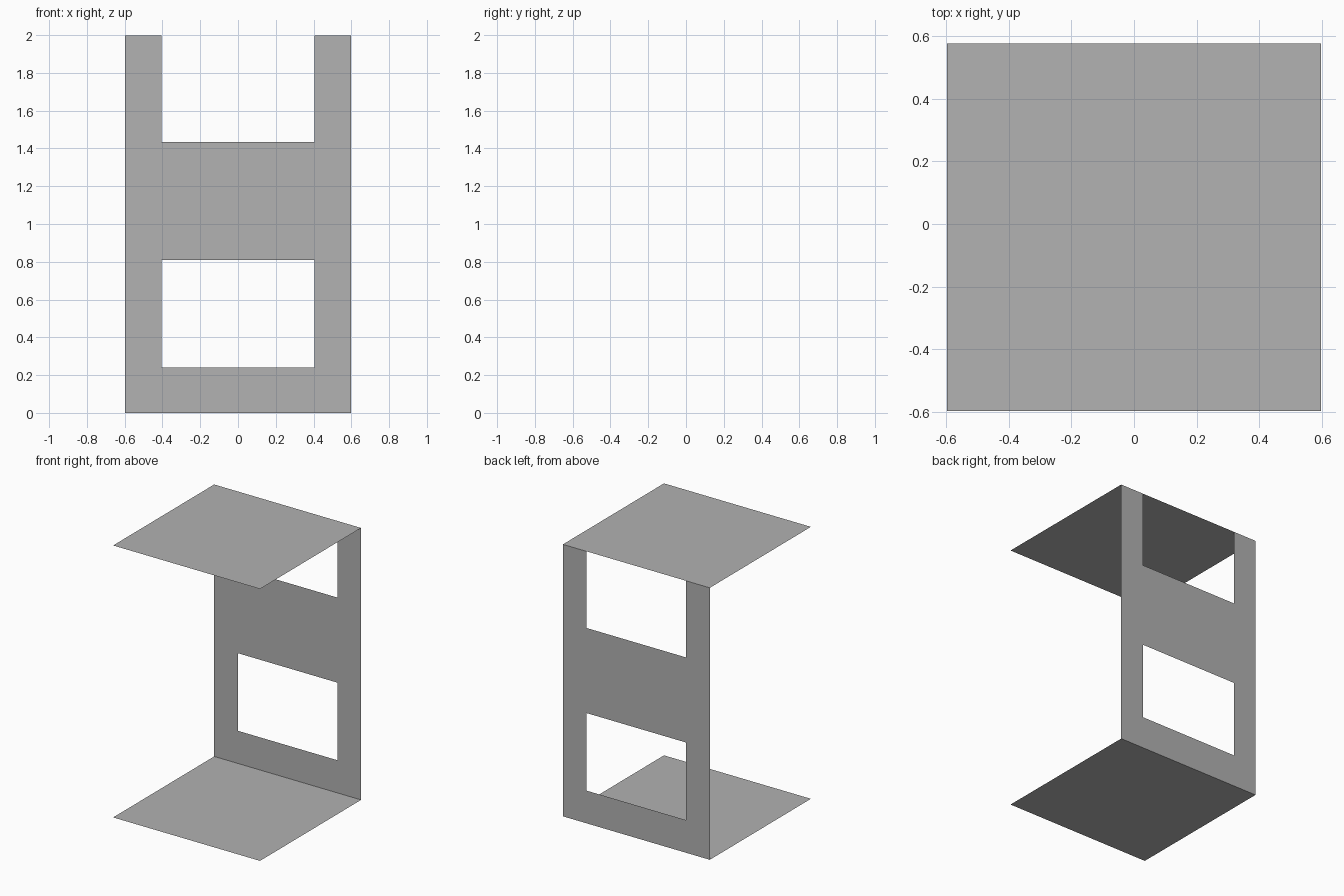
import bpy
import bmesh

cube = bpy.data.objects.get("Cube")
if cube:
    bpy.data.objects.remove(cube, do_unlink=True)

# Single plain grey
grey = bpy.data.materials.new("plain_grey")
grey.use_nodes = True
colour = (0.445, 0.445, 0.445, 1)
grey.diffuse_color = colour
grey.node_tree.nodes["Principled BSDF"].inputs["Base Color"].default_value = colour

HALF = 0.597                    # half width of the room
WALL_Y = 0.576                  # plane of the back wall
ROOF_Z = 1.998
OPEN_X = 0.404                  # half width of the window openings
WINDOWS = {"lower": (0.24, 0.81), "upper": (1.435, 2.0)}
BORDER = 0.015                  # frame bar width
FRAME_Y = (0.573, HALF)         # frame front and back


def finish(name, bm):
    mesh = bpy.data.meshes.new(name)
    bm.to_mesh(mesh)
    bm.free()
    mesh.materials.append(grey)
    obj = bpy.data.objects.new(name, mesh)
    bpy.context.collection.objects.link(obj)
    return obj


def quad(bm, points):
    return bm.faces.new([bm.verts.new(p) for p in points])


def sheet(name, z):
    bm = bmesh.new()
    quad(bm, [(-HALF, -HALF, z), (HALF, -HALF, z),
              (HALF, WALL_Y, z), (-HALF, WALL_Y, z)])
    return finish(name, bm)


# Floor and ceiling sheets
sheet("floor", 0)
sheet("ceiling", ROOF_Z)

# Back wall: grid of panels, leaving out the window cells
bm = bmesh.new()
xs = [-HALF, -OPEN_X, OPEN_X, HALF]
zs = [0, *WINDOWS["lower"], WINDOWS["upper"][0], ROOF_Z]
for i in range(3):
    for j in range(4):
        if i == 1 and j in (1, 3):
            continue
        quad(bm, [(xs[i], WALL_Y, zs[j]), (xs[i + 1], WALL_Y, zs[j]),
                  (xs[i + 1], WALL_Y, zs[j + 1]), (xs[i], WALL_Y, zs[j + 1])])
bmesh.ops.remove_doubles(bm, verts=bm.verts, dist=0.0001)
bmesh.ops.dissolve_limit(bm, angle_limit=0.01, verts=bm.verts, edges=bm.edges)
finish("back_wall", bm)

# Window frames: an inset rectangle with its centre removed, pushed into depth
for level, (low, high) in WINDOWS.items():
    bm = bmesh.new()
    y = FRAME_Y[0]
    pane = quad(bm, [(-OPEN_X, y, low), (OPEN_X, y, low),
                     (OPEN_X, y, high), (-OPEN_X, y, high)])
    bmesh.ops.inset_region(bm, faces=[pane], thickness=BORDER)
    bmesh.ops.delete(bm, geom=[pane], context='FACES')
    ring = bm.faces[:]
    result = bmesh.ops.extrude_face_region(bm, geom=ring, use_keep_orig=True)
    moved = [v for v in result["geom"] if isinstance(v, bmesh.types.BMVert)]
    bmesh.ops.translate(bm, verts=moved, vec=(0, FRAME_Y[1] - y, 0))
    bmesh.ops.recalc_face_normals(bm, faces=bm.faces)
    finish(level + "_window_frame", bm)
